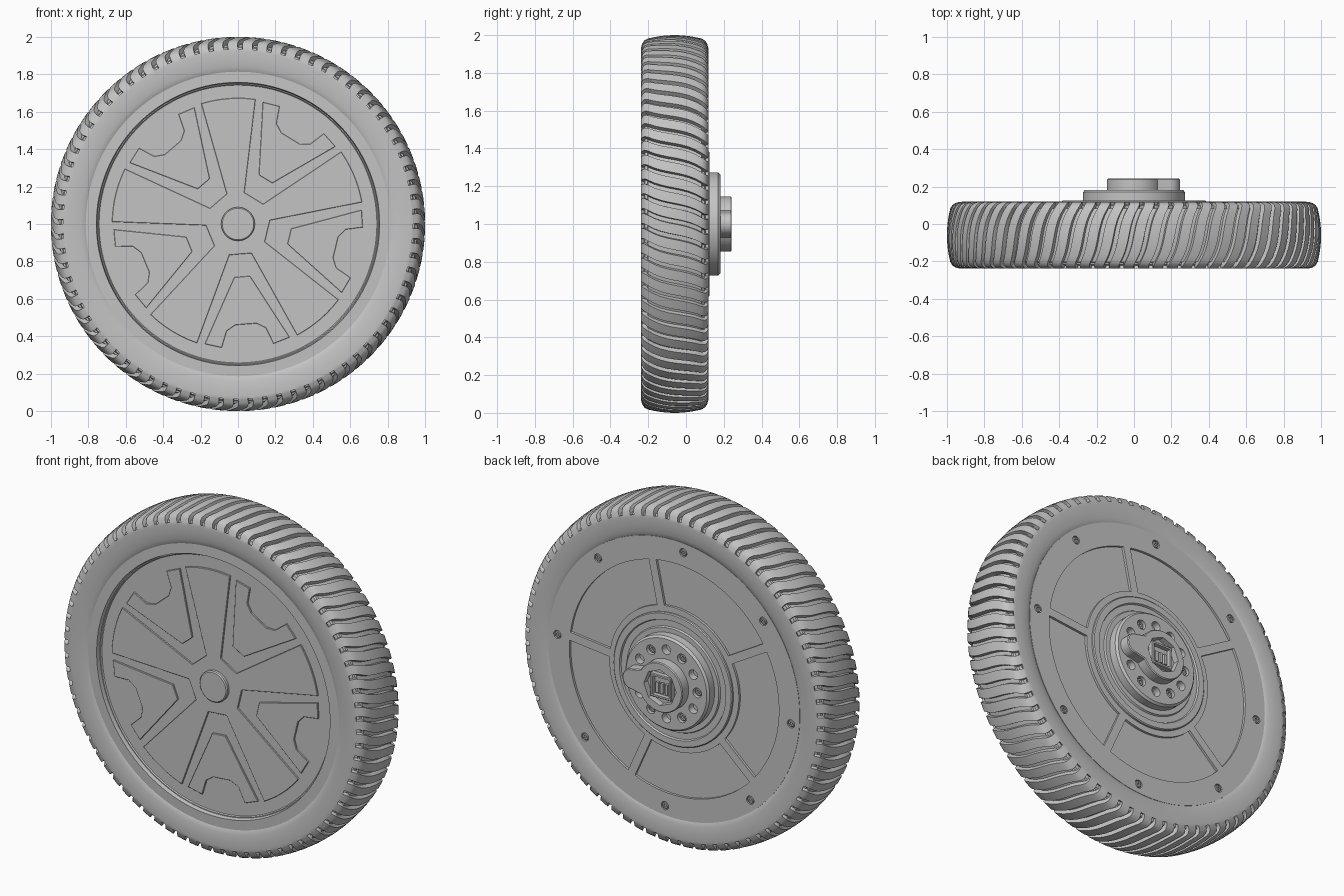
import bpy, bmesh, math
from math import sin, cos, radians, pi

cube = bpy.data.objects.get("Cube")
if cube:
    bpy.data.objects.remove(cube, do_unlink=True)

grey = bpy.data.materials.new("neutral_grey")
grey.use_nodes = True
grey.diffuse_color = (0.55, 0.55, 0.55, 1)
bsdf = grey.node_tree.nodes["Principled BSDF"]
bsdf.inputs["Base Color"].default_value = grey.diffuse_color
bsdf.inputs["Roughness"].default_value = 0.6


def polar(r, deg):
    return r * cos(radians(deg)), r * sin(radians(deg))


def circle(cx, cz, r, n=24):
    return [(cx + r * cos(2 * pi * i / n), cz + r * sin(2 * pi * i / n)) for i in range(n)]


def finish(name, bm, angle=30):
    bmesh.ops.recalc_face_normals(bm, faces=bm.faces)
    mesh = bpy.data.meshes.new(name)
    bm.to_mesh(mesh)
    bm.free()
    mesh.materials.append(grey)
    obj = bpy.data.objects.new(name, mesh)
    bpy.context.collection.objects.link(obj)
    smooth(obj, angle)
    return obj


def smooth(obj, angle=30):
    bpy.ops.object.select_all(action="DESELECT")
    obj.select_set(True)
    bpy.context.view_layer.objects.active = obj
    bpy.ops.object.shade_smooth_by_angle(angle=radians(angle))


def prisms(name, outlines, y0, y1, bevel=0):
    """Extrude (x, z) outlines about the axle from y0 to y1."""
    bm = bmesh.new()
    for pts in outlines:
        face = bm.faces.new([bm.verts.new((x, y0, 1 + z)) for x, z in pts])
        new = bmesh.ops.extrude_face_region(bm, geom=[face])["geom"]
        bmesh.ops.translate(bm, vec=(0, y1 - y0, 0),
                            verts=[v for v in new if isinstance(v, bmesh.types.BMVert)])
    if bevel:
        rim = [e for e in bm.edges if all(abs(v.co.y - y1) < 1e-5 for v in e.verts)]
        bmesh.ops.bevel(bm, geom=rim, offset=bevel, segments=1, affect="EDGES")
    return finish(name, bm)


def lathe(name, profile, steps=128):
    """Spin an (r, y) profile about the axle."""
    bm = bmesh.new()
    verts = [bm.verts.new((r, y, 1)) for r, y in profile]
    edges = [bm.edges.new(p) for p in zip(verts, verts[1:])]
    bmesh.ops.spin(bm, geom=verts + edges, cent=(0, 0, 1), axis=(0, 1, 0),
                   angle=2 * pi, steps=steps)
    bmesh.ops.remove_doubles(bm, verts=bm.verts, dist=1e-5)
    return finish(name, bm)


def cut(obj, cutter):
    cutter.hide_render = True
    mod = obj.modifiers.new("cut", "BOOLEAN")
    mod.operation, mod.solver, mod.object = "DIFFERENCE", "EXACT", cutter
    bpy.ops.object.select_all(action="DESELECT")
    obj.select_set(True)
    bpy.context.view_layer.objects.active = obj
    bpy.ops.object.modifier_apply(modifier=mod.name)
    bpy.data.objects.remove(cutter, do_unlink=True)
    smooth(obj)


# Tyre: half section as (radius, distance from mid plane, groove depth)
MID = -0.06
half = [(0.79, 0.15, 0), (0.815, 0.168, 0), (0.84, 0.174, 0), (0.88, 0.179, 0),
        (0.92, 0.179, 0), (0.935, 0.178, 0), (0.937, 0.177, 0.022), (0.955, 0.172, 0.025),
        (0.972, 0.16, 0.025), (0.982, 0.142, 0.025), (0.989, 0.11, 0.025),
        (0.995, 0.075, 0.025), (0.999, 0.035, 0.025)]
section = [(r, MID - d, g) for r, d, g in half] + [(1.0, MID, 0.025)]
section += [(r, MID + d, g) for r, d, g in reversed(half)]
PITCHES = 76
columns = [(0, 0), (0.03, 1), (0.3, 1), (0.33, 0), (0.66, 0)]
bm = bmesh.new()
rings = []
for k in range(PITCHES):
    for part, deep in columns:
        ring = []
        for r, y, groove in section:
            t = (y - MID) / 0.18
            a = 2 * pi * (k + part) / PITCHES - 0.035 * t - 0.04 * t ** 3
            if r > 0.93:
                a += math.copysign((0.98 - min(r, 0.98)) * -0.4, t)
            rr = r - deep * groove * (0.5 if r < 0.96 else 1)
            # Shoulder grooves also sink sideways into the wall
            yy = y - math.copysign(deep * 0.015 * (groove > 0) * (r < 0.975), t)
            ring.append(bm.verts.new((rr * cos(a), yy, 1 + rr * sin(a))))
        rings.append(ring)
for a, b in zip(rings, rings[1:] + rings[:1]):
    for i in range(len(section) - 1):
        bm.faces.new((a[i], a[i + 1], b[i + 1], b[i]))
finish("tyre", bm, 35)

# Wheel body: recessed front disc, rim lip and back cover
body = lathe("wheel_body", [(0, -0.2), (0.742, -0.2), (0.747, -0.206), (0.752, -0.206),
                            (0.757, -0.229), (0.815, -0.227), (0.815, 0.11), (0, 0.11)])

# Back cover: five shallow pockets between ribs
RIB, BOLT = 78, 4.5
pockets = []
for k in range(5):
    outline = []
    for r, flip in ((0.42, 1), (0.68, -1)):
        gap = math.degrees(math.asin(0.024 / r))
        lo, hi = RIB + 72 * k + gap, RIB + 72 * (k + 1) - gap
        arc = [polar(r, lo + (hi - lo) * i / 20) for i in range(21)]
        outline += arc[::flip]
    pockets.append(outline)
cut(body, prisms("pocket_cutter", pockets, 0.096, 0.15))

# Back cover screws, set in small round seats
seats = [polar(0.76, BOLT + 45 * k) for k in range(8)]
cut(body, prisms("seat_cutter", [circle(x, z, 0.024) for x, z in seats], 0.095, 0.15))
screws = prisms("cover_screws", [circle(x, z, 0.019) for x, z in seats], 0.09, 0.11, 0.003)
cut(screws, prisms("hex_cutter", [circle(x, z, 0.009, 6) for x, z in seats], 0.102, 0.15))

# Front star: five arms joined round the centre
ARM = 94.5
star = []
for k in range(5):
    mid = ARM + 72 * k
    star.append(polar(0.172, mid - 16))
    star += [polar(0.673, mid - 12.5 + 25 * i / 10) for i in range(11)]
    star.append(polar(0.172, mid + 16))
prisms("front_star", [star], -0.195, -0.21, 0.002)

# Front notched panels between the arms
notched = [(0.285, -8.5), (0.665, -20), (0.667, -12), (0.575, -10.5), (0.54, -6),
           (0.54, 6), (0.575, 10.5), (0.667, 12), (0.665, 20), (0.285, 8.5)]
prisms("front_panels", [[polar(r, ARM + 36 + 72 * k + a) for r, a in notched]
                        for k in range(5)], -0.195, -0.21, 0.002)
prisms("front_cap", [circle(0, 0, 0.09, 64)], -0.195, -0.232, 0.006)

# Hub flange with its stepped collar
flange = lathe("hub_flange", [(0, 0.1), (0.385, 0.1), (0.385, 0.12), (0.38, 0.125),
                              (0.345, 0.125), (0.34, 0.115), (0.305, 0.115), (0.3, 0.125),
                              (0.273, 0.125), (0.273, 0.17), (0.262, 0.182), (0, 0.182)])
holes = [polar(0.2, 30 * k) for k in range(1, 12)]
cut(flange, prisms("hole_cutter", [circle(x, z, 0.028) for x, z in holes], 0.14, 0.25))
heads = holes[1::2]
bolts = prisms("flange_bolts", [circle(x, z, 0.022) for x, z in heads], 0.13, 0.172, 0.004)
cut(bolts, prisms("hex_cutter", [circle(x, z, 0.011, 6) for x, z in heads], 0.155, 0.25))

# Hub end: round boss with one rounded ear and a connector recess
ear = [polar(0.145, a) for a in range(30, 331, 6)]
ear += [(0.185 + 0.06 * cos(radians(a)), 0.06 * sin(radians(a))) for a in range(-90, 91, 10)]
hub = prisms("hub_end", [ear], 0.17, 0.242, 0.005)
cut(hub, prisms("recess_cutter", [circle(0, 0, 0.105, 8)], 0.205, 0.3))


def box(x, z, w, h):
    return [(x - w, z - h), (x + w, z - h), (x + w, z + h), (x - w, z + h)]


socket = prisms("connector_socket", [box(0, 0, 0.068, 0.068)], 0.2, 0.235, 0.004)
cut(socket, prisms("socket_cutter", [box(0, 0, 0.054, 0.054)], 0.21, 0.3))
prisms("connector_pins", [box(x, -0.012, 0.009, 0.03) for x in (-0.03, 0, 0.03)], 0.205, 0.226)
